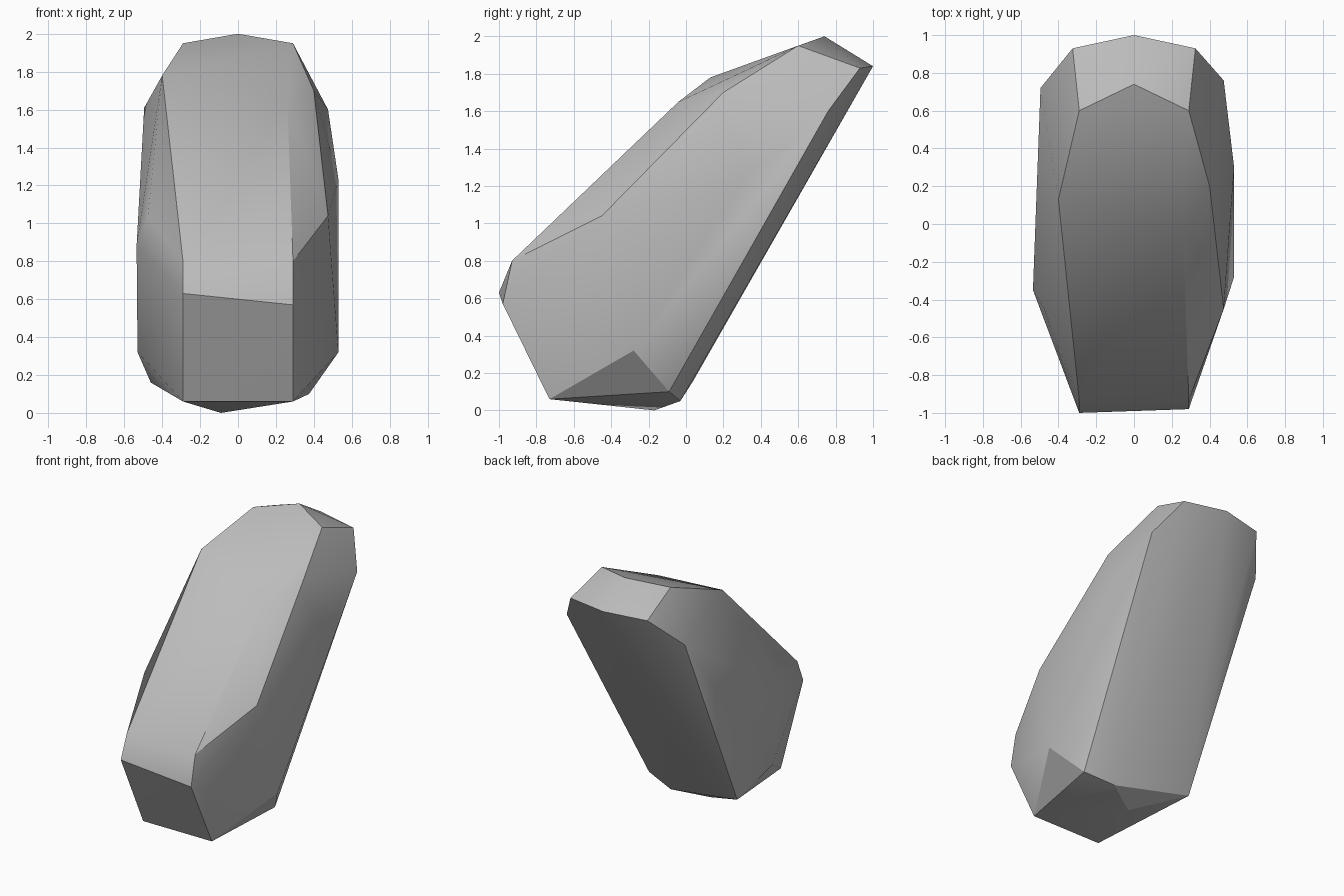
import bpy
import bmesh
import math

default_cube = bpy.data.objects.get("Cube")
if default_cube:
    bpy.data.objects.remove(default_cube, do_unlink=True)


def flat_material(name, colour):
    material = bpy.data.materials.new(name)
    material.use_nodes = True
    material.diffuse_color = colour
    shader = material.node_tree.nodes["Principled BSDF"]
    shader.inputs["Base Color"].default_value = colour
    return material


def both_sides(x, y, z):
    """A pair of corners mirrored across the middle."""
    return [(x, y, z), (-x, y, z)]


def chiselled_hull(name, corners, material):
    """Wrap a closed faceted skin around the corners."""
    mesh = bpy.data.meshes.new(name)
    bm = bmesh.new()
    for corner in corners:
        bm.verts.new(corner)
    hull = bmesh.ops.convex_hull(bm, input=bm.verts[:])
    loose = set(hull["geom_interior"]) | set(hull["geom_unused"])
    spare = [item for item in loose if isinstance(item, bmesh.types.BMVert)]
    bmesh.ops.delete(bm, geom=spare, context="VERTS")
    bmesh.ops.recalc_face_normals(bm, faces=bm.faces[:])
    bm.to_mesh(mesh)
    bm.free()
    mesh.materials.append(material)
    rock = bpy.data.objects.new(name, mesh)
    bpy.context.collection.objects.link(rock)
    return rock


# Tip: peaked front rim and sloping back rim
tip = [(0, 0.74, 2), (0, 1, 1.84)]
tip += both_sides(0.29, 0.6, 1.95) + both_sides(0.325, 0.93, 1.83)

# Shoulders: uneven chips below the tip
shoulders = [(0.4, 0.2, 1.7), (0.26, -0.04, 1.65), (-0.4, 0.13, 1.78)]
shoulders += [(0.475, 0.76, 1.6), (-0.495, 0.72, 1.61)]

# Flanks: widest part of the body
flanks = [(0.53, 0.3, 1.23), (-0.535, -0.35, 0.88)]
flanks += both_sides(0.475, -0.45, 1.04) + both_sides(0.53, -0.28, 0.32)

# Nose: blunt front end
nose = both_sides(0.29, -0.93, 0.8) + both_sides(0.29, -0.73, 0.06)
nose += [(0.29, -0.98, 0.57), (-0.29, -1, 0.63)]

# Foot: shallow pointed underside
foot = [(-0.09, -0.17, 0), (0.15, -0.03, 0.05)]
foot += [(0.375, -0.09, 0.1), (-0.46, 0.04, 0.16)]

stone_grey = flat_material("stone grey", (0.5, 0.5, 0.5, 1))
rock = chiselled_hull("leaning_rock", tip + shoulders + flanks + nose + foot, stone_grey)

# Soften shallow creases, keep the chiselled ones
bpy.ops.object.select_all(action="DESELECT")
rock.select_set(True)
bpy.context.view_layer.objects.active = rock
bpy.ops.object.shade_smooth_by_angle(angle=math.radians(30))
